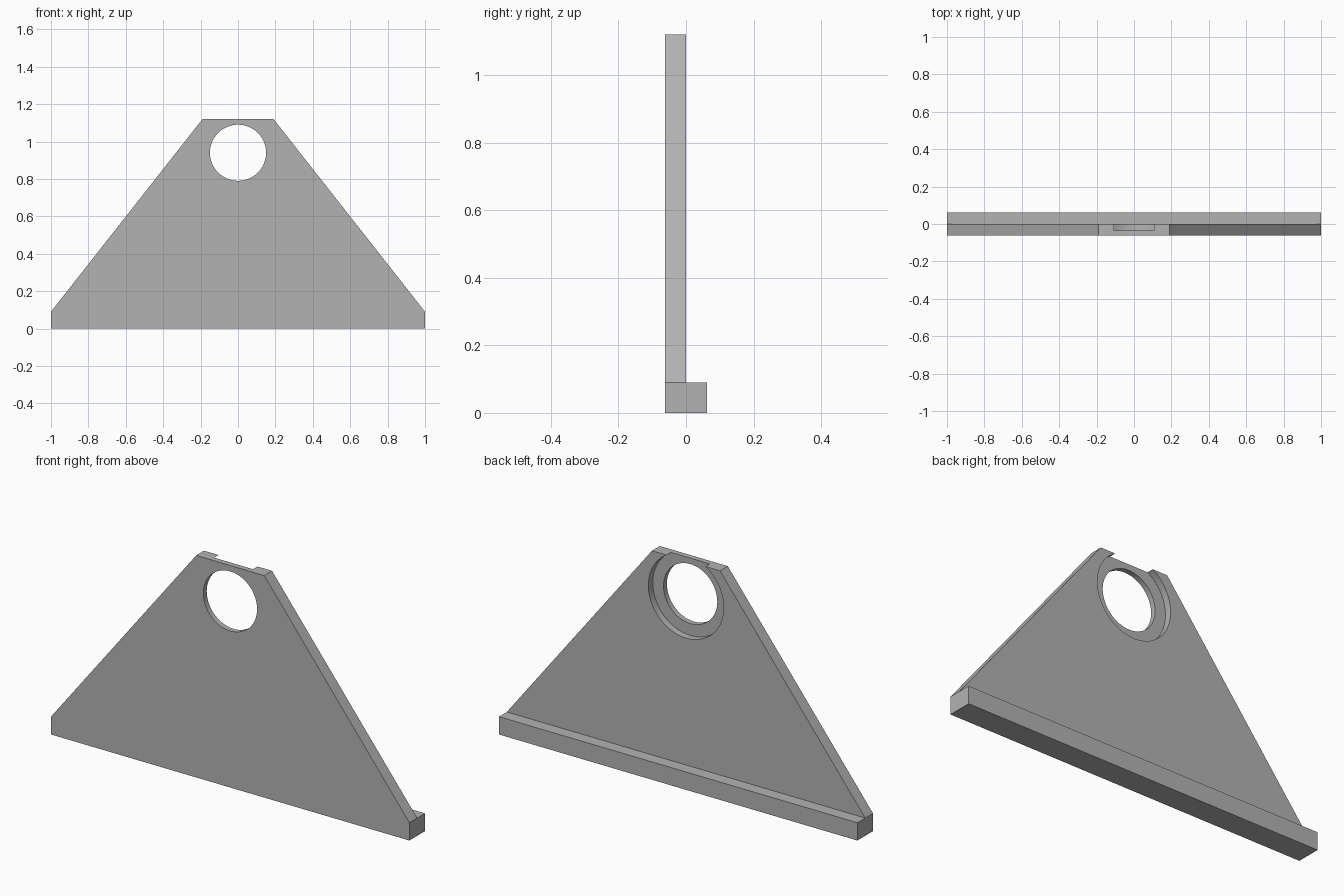
import bpy
import bmesh
import math

cube = bpy.data.objects.get("Cube")
if cube:
    bpy.data.objects.remove(cube, do_unlink=True)

HALF_LENGTH, TOP_HALF = 1.0, 0.19
BAR_HEIGHT, HEIGHT = 0.09, 1.12
DEPTH = 0.062
HOLE_Z = 0.94

grey = bpy.data.materials.new("plain grey")
grey.use_nodes = True
colour = (0.45, 0.45, 0.45, 1)
grey.diffuse_color = colour
grey.node_tree.nodes["Principled BSDF"].inputs["Base Color"].default_value = colour


def cutter(name, radius, y_front, y_back):
    """Cylinder along y used to bore the plate."""
    bpy.ops.mesh.primitive_cylinder_add(
        vertices=96, radius=radius, depth=y_back - y_front,
        location=(0, (y_front + y_back) / 2, HOLE_Z),
        rotation=(math.pi / 2, 0, 0))
    ob = bpy.context.object
    ob.name = name
    ob.hide_render = True
    return ob


# Tapered plate: half outline mirrored, then extruded from front to back
half = [(HALF_LENGTH, 0), (HALF_LENGTH, BAR_HEIGHT), (TOP_HALF, HEIGHT)]
outline = half + [(-x, z) for x, z in reversed(half)]
bm = bmesh.new()
front = bm.faces.new([bm.verts.new((x, -DEPTH, z)) for x, z in outline])
ext = bmesh.ops.extrude_face_region(bm, geom=[front], use_keep_orig=True)["geom"]
back_verts = [v for v in ext if isinstance(v, bmesh.types.BMVert)]
bmesh.ops.translate(bm, verts=back_verts, vec=(0, DEPTH, 0))

# Foot bar: split the lower strip off the back face and pull it backward
back = next(f for f in ext if isinstance(f, bmesh.types.BMFace))
shoulders = [v for v in back.verts if abs(v.co.z - BAR_HEIGHT) < 1e-4]
bmesh.utils.face_split(back, *shoulders)
strip = next(f for f in bm.faces if len(f.verts) == 4
             and all(abs(v.co.y) < 1e-4 and v.co.z < BAR_HEIGHT + 1e-4 for v in f.verts))
ext = bmesh.ops.extrude_face_region(bm, geom=[strip])["geom"]
bmesh.ops.translate(bm, verts=[v for v in ext if isinstance(v, bmesh.types.BMVert)],
                    vec=(0, DEPTH, 0))
bmesh.ops.dissolve_limit(bm, angle_limit=0.01, verts=bm.verts, edges=bm.edges)
bmesh.ops.recalc_face_normals(bm, faces=bm.faces)
mesh = bpy.data.meshes.new("bracket_plate")
bm.to_mesh(mesh)
bm.free()
mesh.materials.append(grey)
plate = bpy.data.objects.new("bracket_plate", mesh)
bpy.context.collection.objects.link(plate)

# Through hole, and a wider recess in the back that breaks the top edge
cutters = [cutter("hole_cutter", 0.15, -0.2, 0.2),
           cutter("recess_cutter", 0.21, -0.035, 0.2)]
bpy.ops.object.select_all(action="DESELECT")
plate.select_set(True)
bpy.context.view_layer.objects.active = plate
for tool in cutters:
    mod = plate.modifiers.new(tool.name, "BOOLEAN")
    mod.operation = "DIFFERENCE"
    mod.solver = "EXACT"
    mod.object = tool
    bpy.ops.object.modifier_apply(modifier=mod.name)
    bpy.data.objects.remove(tool, do_unlink=True)
bpy.ops.object.shade_smooth_by_angle(angle=math.radians(30))
